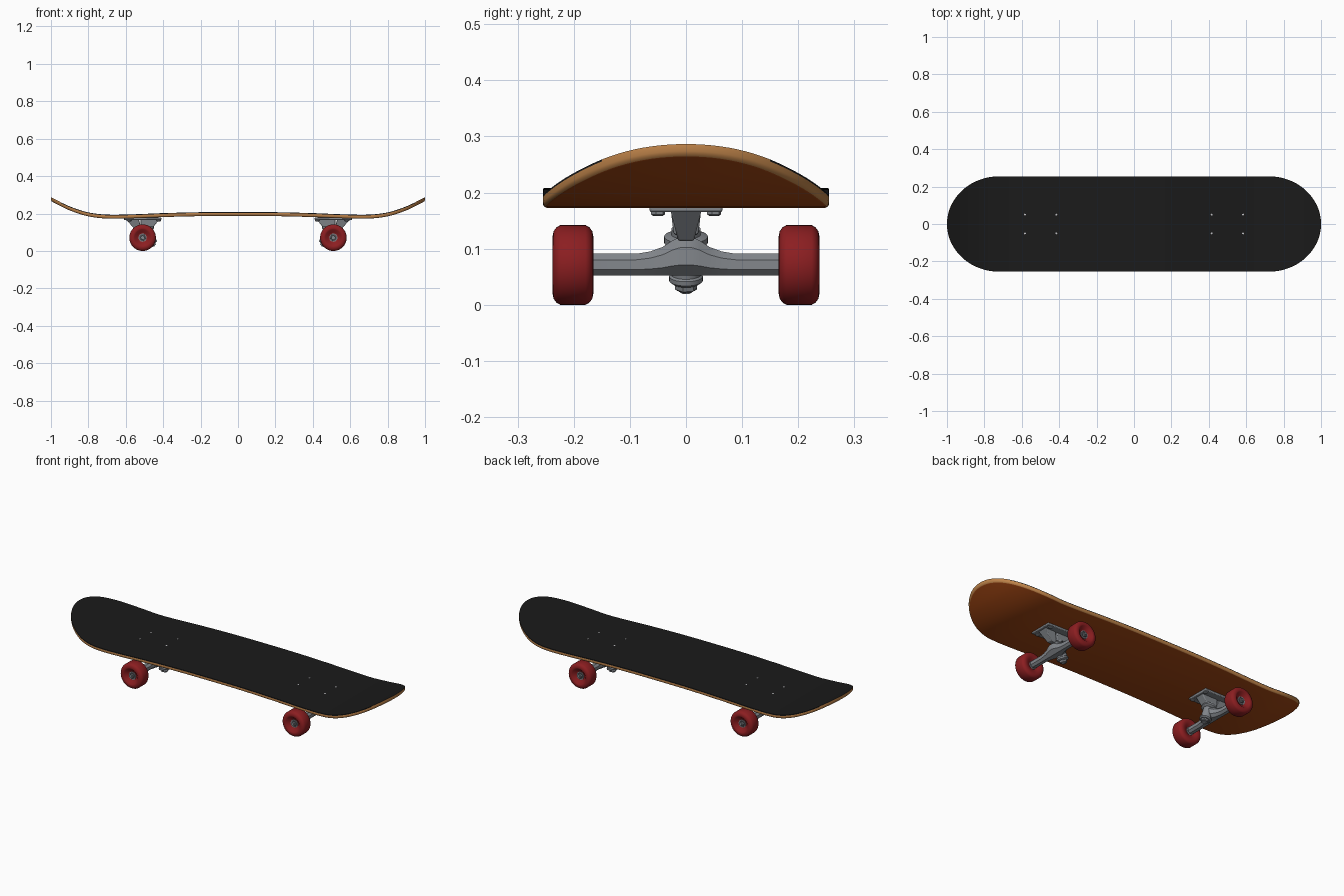
import bpy, bmesh, math
from mathutils import Vector

cube = bpy.data.objects.get("Cube")
if cube:
    bpy.data.objects.remove(cube, do_unlink=True)


def material(name, r, g, b):
    m = bpy.data.materials.new(name)
    m.use_nodes = True
    m.diffuse_color = (r, g, b, 1)
    m.node_tree.nodes["Principled BSDF"].inputs["Base Color"].default_value = (r, g, b, 1)
    return m


GRIP = material("black grip", .0105, .0105, .0105)
EDGE = material("light wood", .50, .22, .065)
WOOD = material("brown stain", .37, .064, .007)
RED = material("red urethane", .26, .013, .015)
METAL = material("grey metal", .23, .245, .265)
DARK = material("dark metal", .07, .07, .08)
BRIGHT = material("bright steel", .55, .55, .57)


def finish(name, bm, mats, angle=35):
    bmesh.ops.recalc_face_normals(bm, faces=bm.faces)
    mesh = bpy.data.meshes.new(name)
    bm.to_mesh(mesh)
    bm.free()
    for m in mats:
        mesh.materials.append(m)
    ob = bpy.data.objects.new(name, mesh)
    bpy.context.collection.objects.link(ob)
    bpy.ops.object.select_all(action="DESELECT")
    bpy.context.view_layer.objects.active = ob
    ob.select_set(True)
    bpy.ops.object.shade_smooth_by_angle(angle=math.radians(angle))
    return ob


def bridge(bm, rings, slots=None):
    """Join closed rings of points with quads; return the rings of vertices."""
    vs = [[bm.verts.new(p) for p in ring] for ring in rings]
    for k, (a, b) in enumerate(zip(vs, vs[1:])):
        for i in range(len(a)):
            j = (i + 1) % len(a)
            f = bm.faces.new((a[i], a[j], b[j], b[i]))
            f.material_index = slots[k] if slots else 0
    return vs


def loft(name, rings, mat, angle=35, bevel=0):
    bm = bmesh.new()
    vs = bridge(bm, rings)
    bm.faces.new(vs[0])
    bm.faces.new(vs[-1])
    ob = finish(name, bm, [mat], angle)
    if bevel:
        mod = ob.modifiers.new("soft edges", "BEVEL")
        mod.width, mod.segments = bevel, 2
    return ob


def turned(name, start, axis, profile, mat, sides=32, angle=35):
    """Turn a profile of (distance along axis, radius) around an axis."""
    start, axis = Vector(start), Vector(axis).normalized()
    e = axis.orthogonal().normalized()
    f = axis.cross(e)
    turns = [2 * math.pi * i / sides for i in range(sides)]
    rings = [[start + axis * t + (e * math.cos(a) + f * math.sin(a)) * r for a in turns]
             for t, r in profile]
    return loft(name, rings, mat, angle)


def block(name, top, bottom, mat, s, bevel):
    """Tapered block between two rectangles (x from, x to, half y, z)."""
    rings = [[(s * x0, -y, z), (s * x1, -y, z), (s * x1, y, z), (s * x0, y, z)]
             for x0, x1, y, z in (bottom, top)]
    return loft(name, rings, mat, 20, bevel)


# Deck: long curve of the underside, swept over a rounded outline
CURVE = [(0, .187), (.2, .186), (.4, .181), (.58, .174), (.7, .173),
         (.8, .185), (.9, .217), (1, .266)]


def rise(x):
    x = min(abs(x), 1)
    n = len(CURVE) - 1
    k = next(i for i in range(n) if x <= CURVE[i + 1][0])

    def slope(i):
        if i == 0:
            return 0
        a, b = CURVE[i - 1], CURVE[min(i + 1, n)]
        return (b[1] - a[1]) / (b[0] - a[0])
    (x0, z0), (x1, z1) = CURVE[k], CURVE[k + 1]
    h = x1 - x0
    t = (x - x0) / h
    return ((1 + 2 * t) * (1 - t) ** 2 * z0 + t * t * (3 - 2 * t) * z1
            + h * (t * (1 - t) ** 2 * slope(k) + t * t * (t - 1) * slope(k + 1)))


def outline(inset, lift):
    half = [(.72 * i / 18, .255 - inset) for i in range(18)]
    for i in range(25):
        a = math.pi / 2 * (1 - i / 25)
        half.append((.72 + (.28 - inset) * math.cos(a), (.255 - inset) * math.sin(a)))
    row = [(-x, y) for x, y in half[:0:-1]] + half
    tip = 1 - inset
    loop = [(-tip, 0)] + row + [(tip, 0)] + [(x, -y) for x, y in row[::-1]]
    return [(x, y, rise(x) + lift) for x, y in loop]


def cap(bm, ring, slot):
    n = len(ring)
    for i in range(n // 2):
        a, b = ring[i], ring[i + 1]
        c, d = ring[(n - i - 1) % n], ring[(n - i) % n]
        quad = list(dict.fromkeys((a, b, c, d)))
        bm.faces.new(quad).material_index = slot


bm = bmesh.new()
layers = [(.008, 0), (.005, .001), (.001, .004), (0, .008), (0, .017), (.001, .021)]
loops = bridge(bm, [outline(*layer) for layer in layers], [0, 1, 1, 1, 2])
# The grip stops short of the tips, where the wood shows up to the top
for f in bm.faces:
    if f.material_index == 2 and abs(f.calc_center_median().x) > .95:
        f.material_index = 1
cap(bm, loops[0], 0)
cap(bm, loops[-1], 2)
finish("deck", bm, [WOOD, EDGE, GRIP], 40)


# Trucks and wheels, the same at both ends
WHEEL = [(.012, .020), (.006, .030), (.002, .040), (0, .050), (.002, .060), (.007, .067),
         (.014, .071), (.059, .071), (.066, .067), (.071, .060), (.073, .050),
         (.071, .043), (.058, .030), (.054, .020)]
AXLE_X, AXLE_Z = .51, .071


def hanger_ring(s, y, x0, x1, z0, z1):
    """Eight-sided section across the axle."""
    cx, cz, hx, hz = (x0 + x1) / 2, (z0 + z1) / 2, (x1 - x0) / 2, (z1 - z0) / 2
    k = .45
    signs = [(1, k), (k, 1), (-k, 1), (-1, k), (-1, -k), (-k, -1), (k, -1), (1, -k)]
    return [(s * (AXLE_X + cx + hx * a), y, cz + hz * b) for a, b in signs]


for s, end in ((1, "left"), (-1, "right")):
    block(end + "_base_plate", (.41, .61, .065, .178), (.41, .61, .065, .165), METAL, s, .004)
    block(end + "_pivot_arm", (.53, .60, .028, .169), (.515, .55, .014, .114), METAL, s, .003)
    block(end + "_kingpin_housing", (.42, .52, .027, .169), (.455, .52, .022, .125), METAL, s, .004)

    # Hanger swelling toward its middle
    side = [(.168, -.020, .020, .052, .091), (.088, -.020, .020, .052, .091),
            (.064, -.023, .021, .052, .095), (.042, -.032, .024, .052, .103),
            (.024, -.044, .028, .052, .115), (.010, -.048, .030, .052, .121)]
    sections = [hanger_ring(s, -y, *r) for y, *r in side]
    sections += [hanger_ring(s, y, *r) for y, *r in side[::-1]]
    loft(end + "_hanger", sections, METAL, 30)

    # Leaning kingpin with washers, bushing and nut
    top = (s * .493, 0, .135)
    lean = (-s * .32, 0, -.95)
    turned(end + "_upper_washer", top, lean,
           [(.010, .030), (.014, .039), (.025, .039), (.030, .031)], METAL)
    turned(end + "_bushing", top, lean, [(0, .026), (.090, .026)], METAL)
    turned(end + "_lower_washer", top, lean,
           [(.086, .026), (.089, .030), (.097, .030), (.102, .024)], METAL)
    turned(end + "_kingpin_nut", top, lean, [(.098, .020), (.112, .020), (.115, .016)], METAL, 6)
    turned(end + "_kingpin_tip", top, lean, [(.110, .010), (.119, .010)], METAL, 16)

    for d in (1, -1):
        row = end + ("_back" if d > 0 else "_front")
        hub = (s * AXLE_X, d * .165, AXLE_Z)
        turned(row + "_wheel", hub, (0, d, 0), WHEEL, RED, 40, 50)
        turned(row + "_bearing", hub, (0, d, 0),
               [(.009, .022), (.058, .022), (.058, .018), (.055, .017)], METAL)
        turned(row + "_bearing_shield", hub, (0, d, 0), [(.050, .018), (.057, .018)], DARK)
        turned(row + "_axle_nut", hub, (0, d, 0), [(.052, .012), (.067, .012)], METAL, 6)
        turned(row + "_axle_tip", hub, (0, d, 0), [(.060, .006), (.071, .006)], METAL, 12)

        # Mounting bolts through the deck
        for x, spot in ((.415, "inner"), (.583, "outer")):
            turned(f"{row}_{spot}_bolt_head", (s * x, d * .05, rise(x) + .019), (0, 0, 1),
                   [(0, .005), (.003, .005)], BRIGHT, 12)
            nut_x = x + .008 if spot == "inner" else x
            turned(f"{row}_{spot}_bolt_nut", (s * nut_x, d * .05, .167), (0, 0, -1),
                   [(0, .013), (.006, .013), (.009, .008)], METAL, 6)
